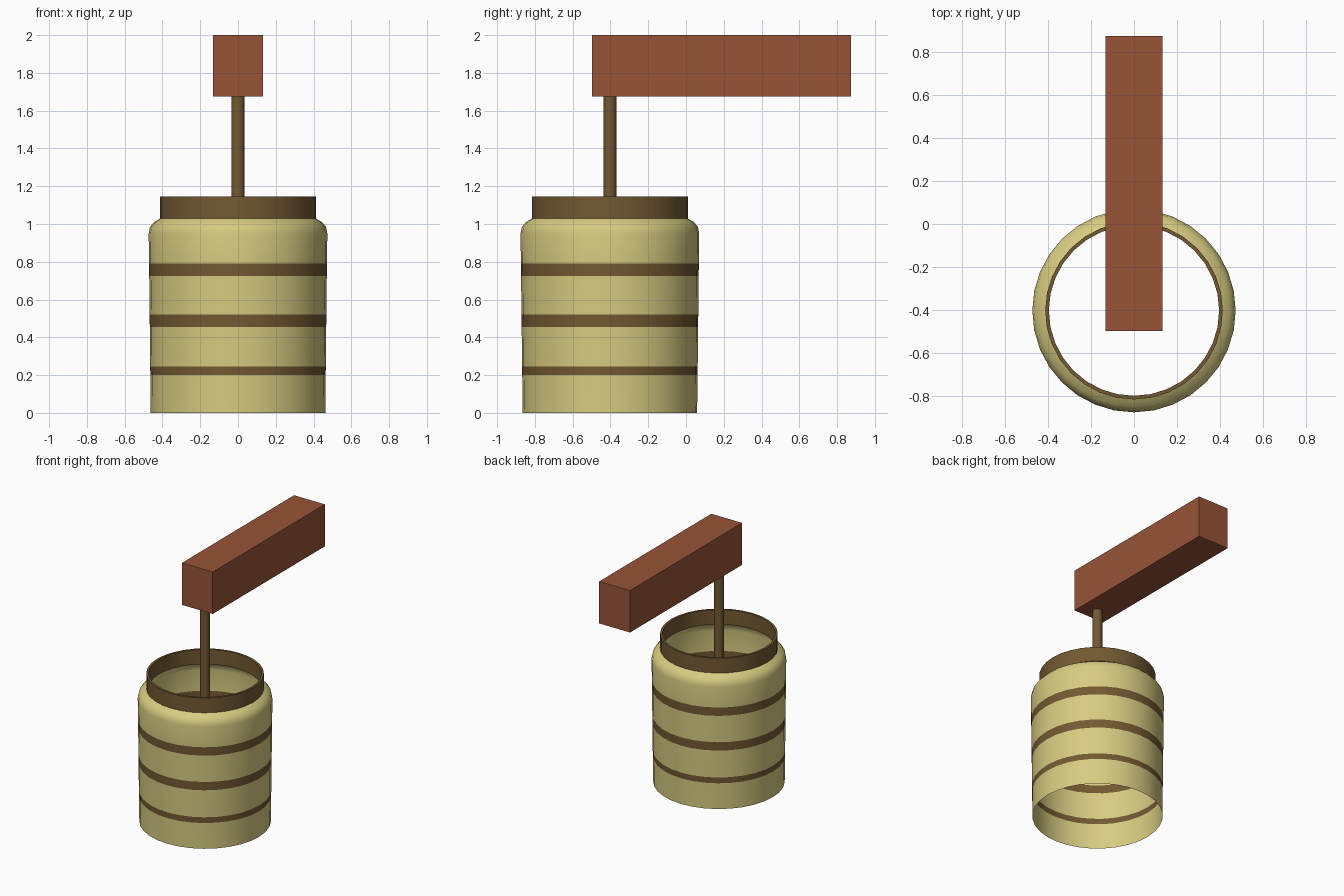
import bpy
from math import sin, cos, tau, radians

if "Cube" in bpy.data.objects:
    bpy.data.objects.remove(bpy.data.objects["Cube"])

CY = -0.403  # lantern axis


def material(name, rgb):
    m = bpy.data.materials.new(name)
    m.diffuse_color = (*rgb, 1)
    m.use_nodes = True
    m.node_tree.nodes["Principled BSDF"].inputs["Base Color"].default_value = m.diffuse_color
    return m


paper = material("paper", (0.68, 0.60, 0.22))
wood = material("dark_wood", (0.17, 0.10, 0.032))
timber = material("red_timber", (0.31, 0.088, 0.038))


def lathe(name, profile, mats, sides=32, wood_rows=(), closed=False, caps=False):
    """Spin (radius, z) points around the lantern axis."""
    n = len(profile)
    verts = [(r * sin(tau * i / sides), CY - r * cos(tau * i / sides), z)
             for r, z in profile for i in range(sides)]
    faces, index = [], []
    for row in range(n if closed else n - 1):
        a, b = row * sides, (row + 1) % n * sides
        for i in range(sides):
            j = (i + 1) % sides
            faces.append((a + i, a + j, b + j, b + i))
            index.append(1 if row in wood_rows else 0)
    if caps:
        faces += [tuple(reversed(range(sides))),
                  tuple(range((n - 1) * sides, n * sides))]
        index += [0, 0]
    mesh = bpy.data.meshes.new(name)
    mesh.from_pydata(verts, [], faces)
    for m in mats:
        mesh.materials.append(m)
    mesh.polygons.foreach_set("material_index", index)
    mesh.update()
    ob = bpy.data.objects.new(name, mesh)
    bpy.context.collection.objects.link(ob)
    bpy.ops.object.select_all(action='DESELECT')
    ob.select_set(True)
    bpy.context.view_layer.objects.active = ob
    bpy.ops.object.shade_smooth_by_angle(angle=radians(40))
    return ob


# Open paper shade, with brown bands on rows 1, 3 and 5
shade = [(0.462, 0), (0.464, 0.20), (0.465, 0.245), (0.467, 0.455),
         (0.468, 0.52), (0.470, 0.725), (0.471, 0.79), (0.473, 0.95),
         (0.466, 0.985), (0.445, 1.01), (0.411, 1.03)]
lathe("lantern_shade", shade, [paper, wood], wood_rows=(1, 3, 5))

# Collar ring around the top opening
lathe("top_collar", [(0.413, 1.03), (0.413, 1.145), (0.396, 1.145), (0.396, 1.03)],
      [wood], closed=True)

# Hanging rod, running down inside the shade
lathe("hanging_rod", [(0.035, 0.7), (0.035, 1.68)], [wood], sides=16, caps=True)

# Support beam
bpy.ops.mesh.primitive_cube_add(size=1, location=(0, 0.188, 1.8375))
beam = bpy.context.object
beam.name = "support_beam"
beam.scale = (0.264, 1.372, 0.325)
beam.data.materials.append(timber)
